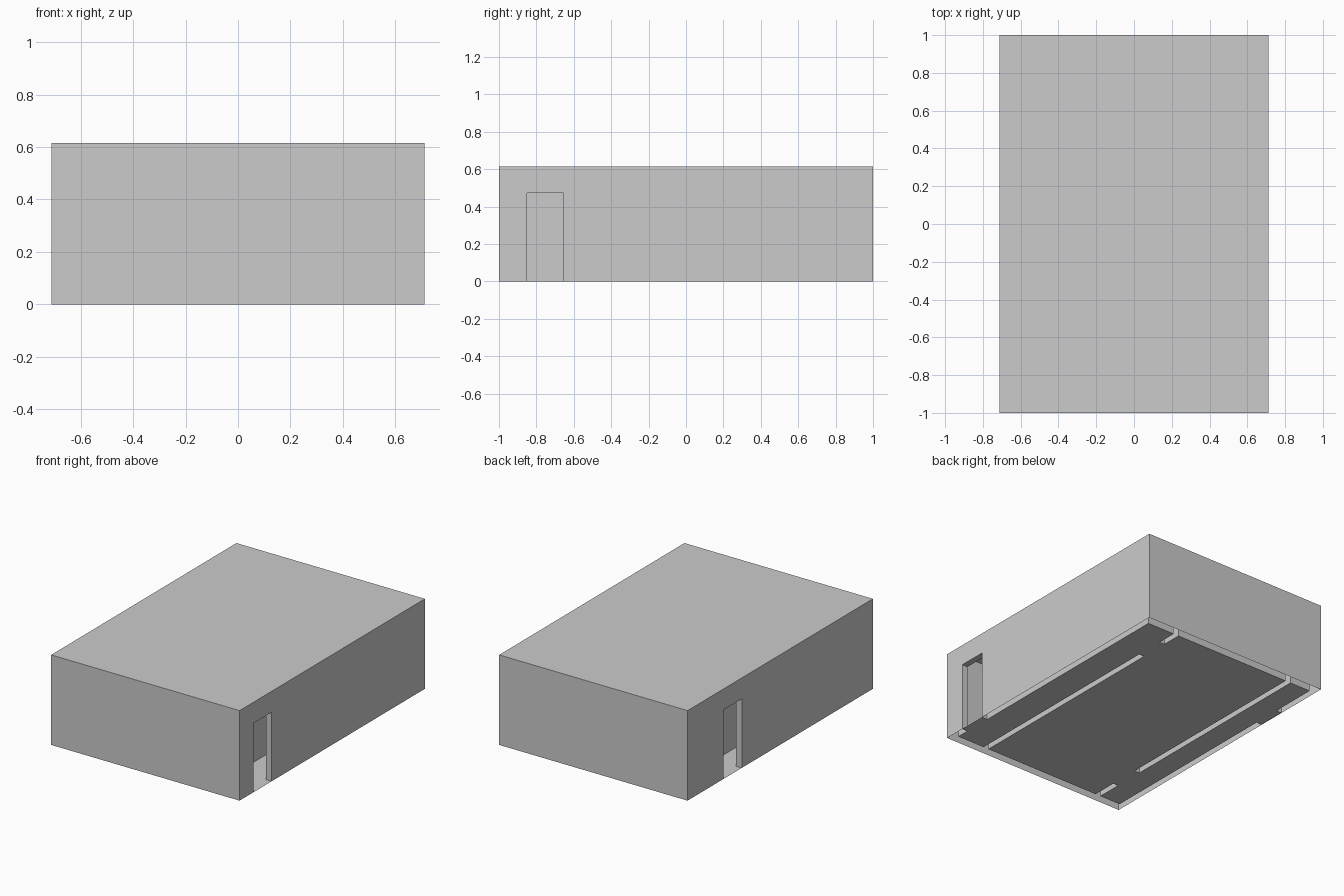
import bpy, bmesh

if "Cube" in bpy.data.objects:
    bpy.data.objects.remove(bpy.data.objects["Cube"])

HX, HY, DOOR_H, WALL_H, TOP = 0.712, 1.0, 0.472, 0.605, 0.615
TX, TY = 0.043, 0.06              # outer wall thickness across x and y

# Plan of the walls: (x0, x1, y0, y1), and the doorways cut through them
WALLS = [
    (-HX, HX, -HY, -HY + TY), (-HX, HX, HY - TY, HY),      # front, back
    (-HX, -HX + TX, -HY, HY), (HX - TX, HX, -HY, HY),      # left, right
    (-0.51, -0.47, -HY, HY), (0.42, 0.46, -HY, HY),        # partitions
]
DOORS = [
    (HX - TX, HX, -0.85, -0.655), (-HX, -HX + TX, 0.415, 0.61),   # outside doors
    (0.42, 0.46, 0.60, 0.80), (-0.51, -0.47, -0.765, -0.555),     # inside doors
]
xs = sorted({v for r in WALLS + DOORS for v in r[:2]})
ys = sorted({v for r in WALLS + DOORS for v in r[2:]})
zs = [0, DOOR_H, WALL_H]


def inside(x, y, rects):
    return any(a < x < b and c < y < d for a, b, c, d in rects)


def solid(i, j, k):
    """True where the plan cell at this storey level is wall."""
    if not (0 <= i < len(xs) - 1 and 0 <= j < len(ys) - 1 and k < 2):
        return False
    x, y = (xs[i] + xs[i + 1]) / 2, (ys[j] + ys[j + 1]) / 2
    return inside(x, y, WALLS) and not (k == 0 and inside(x, y, DOORS))


def finish(name, bm):
    bmesh.ops.remove_doubles(bm, verts=bm.verts, dist=1e-5)
    bmesh.ops.dissolve_limit(bm, angle_limit=0.01, verts=bm.verts, edges=bm.edges)
    mesh = bpy.data.meshes.new(name)
    bm.to_mesh(mesh)
    bm.free()
    bpy.context.collection.objects.link(bpy.data.objects.new(name, mesh))


def quad(bm, *pts):
    bm.faces.new([bm.verts.new(p) for p in pts])


# Walls are a hollow skin, open underneath; the floor fills the rest of the plan
walls, floor = bmesh.new(), bmesh.new()
for i in range(len(xs) - 1):
    for j in range(len(ys) - 1):
        x0, x1, y0, y1 = xs[i], xs[i + 1], ys[j], ys[j + 1]
        if not solid(i, j, 0):
            quad(floor, (x0, y0, 0), (x1, y0, 0), (x1, y1, 0), (x0, y1, 0))
        for k in range(2):
            if not solid(i, j, k):
                continue
            a, b = zs[k], zs[k + 1]
            if not solid(i - 1, j, k):
                quad(walls, (x0, y1, a), (x0, y0, a), (x0, y0, b), (x0, y1, b))
            if not solid(i + 1, j, k):
                quad(walls, (x1, y0, a), (x1, y1, a), (x1, y1, b), (x1, y0, b))
            if not solid(i, j - 1, k):
                quad(walls, (x0, y0, a), (x1, y0, a), (x1, y0, b), (x0, y0, b))
            if not solid(i, j + 1, k):
                quad(walls, (x1, y1, a), (x0, y1, a), (x0, y1, b), (x1, y1, b))
            if k == 1 and not solid(i, j, 0):      # underside of a door head
                quad(walls, (x0, y1, a), (x1, y1, a), (x1, y0, a), (x0, y0, a))
finish("walls", walls)
finish("floor", floor)

# Roof slab
roof = bmesh.new()
bmesh.ops.create_cube(roof, size=1)
bmesh.ops.scale(roof, vec=(2 * HX, 2 * HY, TOP - WALL_H), verts=roof.verts)
bmesh.ops.translate(roof, vec=(0, 0, (TOP + WALL_H) / 2), verts=roof.verts)
finish("roof", roof)
